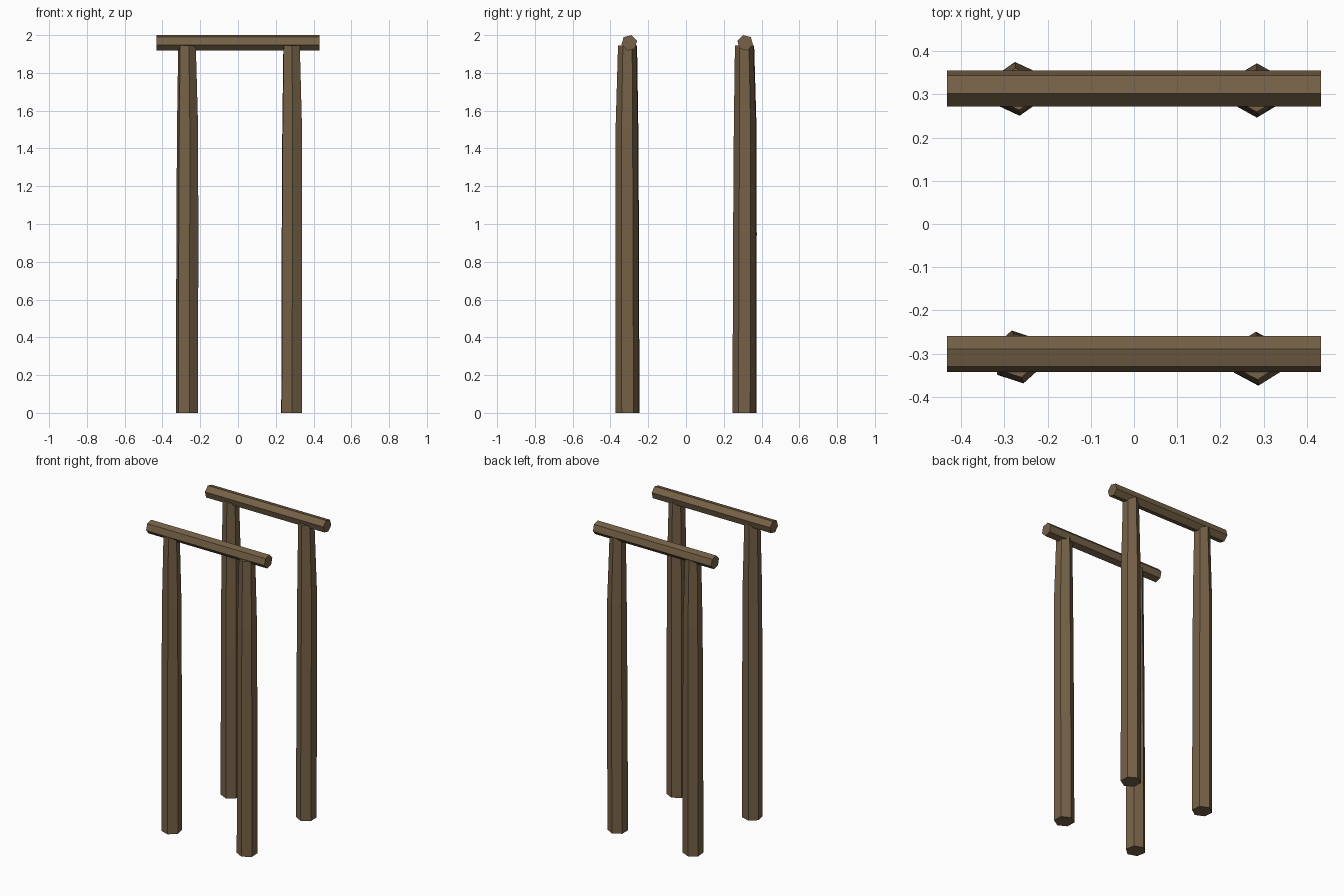
import bpy, bmesh, math
from mathutils import Vector

if "Cube" in bpy.data.objects:
    bpy.data.objects.remove(bpy.data.objects["Cube"])

wood = bpy.data.materials.new("brown wood")
wood.diffuse_color = (0.18, 0.12, 0.063, 1)
wood.use_nodes = True
wood.node_tree.nodes["Principled BSDF"].inputs["Base Color"].default_value = wood.diffuse_color


def log(name, rings, angle, along_x=False):
    """Six-sided log through rings of (a, b, distance along log, radius)."""
    bm = bmesh.new()
    loops = []
    for a, b, d, r in rings:
        loop = []
        for i in range(6):
            t = math.radians(angle + 60 * i)
            u, v = a + r * math.cos(t), b + r * math.sin(t)
            loop.append(bm.verts.new((d, u, v) if along_x else (u, v, d)))
        loops.append(loop)
    for lo, hi in zip(loops, loops[1:]):
        for i in range(6):
            j = (i + 1) % 6
            bm.faces.new((lo[i], lo[j], hi[j], hi[i]))
    bm.faces.new(loops[0][::-1])
    bm.faces.new(loops[-1])
    bmesh.ops.recalc_face_normals(bm, faces=bm.faces)
    mesh = bpy.data.meshes.new(name)
    bm.to_mesh(mesh)
    bm.free()
    mesh.materials.append(wood)
    obj = bpy.data.objects.new(name, mesh)
    bpy.context.collection.objects.link(obj)


# Four slightly crooked posts: centre, facet angle, drift of the middle rings
posts = {
    "front_left_post": (-0.27, -0.307, -78, 0.003, -0.003),
    "front_right_post": (0.284, -0.311, -88, 0.003, -0.003),
    "back_left_post": (-0.27, 0.312, -85, 0.0, 0.003),
    "back_right_post": (0.283, 0.308, -89, 0.003, 0.004),
}
for name, (x, y, angle, dx, dy) in posts.items():
    log(name, [
        (x, y, 0.0, 0.062),
        (x + dx * 0.6, y + dy * 0.6, 0.95, 0.061),
        (x + dx, y + dy, 1.5, 0.059),
        (x, y, 1.945, 0.049),
    ], angle)

# Two beams resting across the posts
for name, y, angle in (("front_beam", -0.3005, 14), ("back_beam", 0.3135, -14)):
    log(name, [(y, 1.959, -0.432, 0.0425), (y, 1.959, 0.432, 0.0425)], angle, True)
